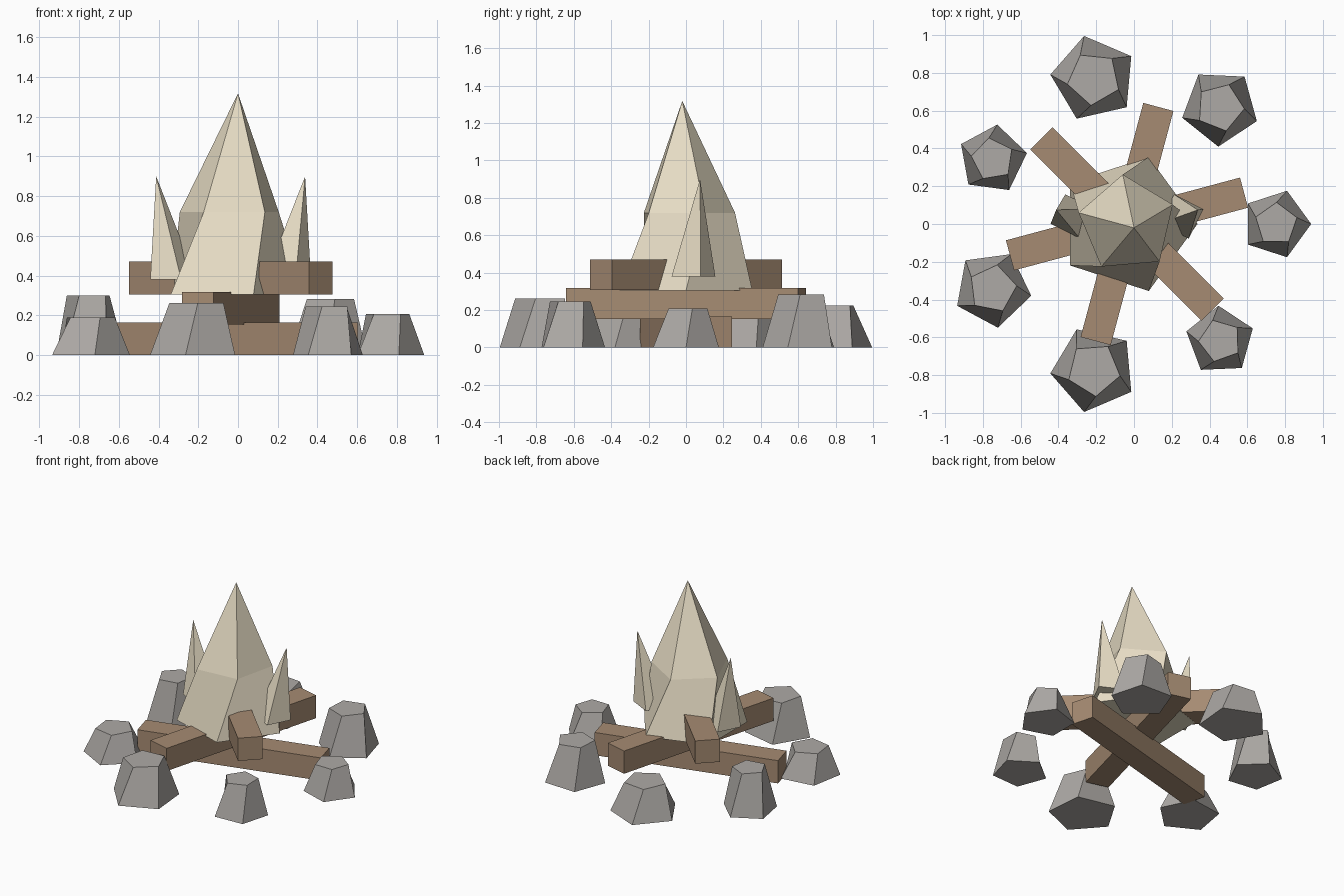
import bpy
from math import cos, sin, pi, radians

if "Cube" in bpy.data.objects:
    bpy.data.objects.remove(bpy.data.objects["Cube"])

CX = -0.037  # centre of the fire ring


def material(name, rgb):
    m = bpy.data.materials.new(name)
    m.diffuse_color = (*rgb, 1)
    m.use_nodes = True
    m.node_tree.nodes["Principled BSDF"].inputs["Base Color"].default_value = m.diffuse_color
    return m


STONE = material("stone_grey", (0.42, 0.40, 0.38))
WOOD = material("wood_brown", (0.38, 0.26, 0.17))
FLAME = material("flame_cream", (0.82, 0.74, 0.57))


def loft(name, sides, rings, mat, apex=None):
    """Stack of regular polygons (x, y, z, radius, turn), capped flat or by an apex."""
    verts, faces = [], [tuple(reversed(range(sides)))]
    for x, y, z, r, turn in rings:
        for k in range(sides):
            a = turn + 2 * pi * k / sides
            verts.append((x + r * cos(a), y + r * sin(a), z))
    for n in range(len(rings) - 1):
        for k in range(sides):
            a, b = n * sides + k, n * sides + (k + 1) % sides
            faces.append((a, b, b + sides, a + sides))
    top = [(len(rings) - 1) * sides + k for k in range(sides)]
    if apex:
        verts.append(apex)
        faces += [(top[k], top[(k + 1) % sides], len(verts) - 1) for k in range(sides)]
    else:
        faces.append(tuple(top))
    mesh = bpy.data.meshes.new(name)
    mesh.from_pydata(verts, [], faces)
    mesh.materials.append(mat)
    ob = bpy.data.objects.new(name, mesh)
    bpy.context.collection.objects.link(ob)
    return ob


# Ring of seven twisted five-sided stones
for i, h in enumerate((0.207, 0.282, 0.225, 0.30, 0.19, 0.263, 0.245)):
    a = 2 * pi * i / 7
    x, y = CX + 0.79 * cos(a), 0.79 * sin(a)
    r = 0.185 + 0.023 * (i % 3)
    loft(f"stone_{i + 1}", 5, [(x, y, 0, r, a), (x, y, h, r * 0.62, a + 0.3)], STONE)

# Three crossed square logs, stacked with a slight overlap
for i in range(3):
    bpy.ops.mesh.primitive_cube_add(size=1, location=(CX, 0, 0.0825 + 0.153 * i),
                                    rotation=(0, 0, radians(15 + 60 * i)))
    log = bpy.context.object
    log.name = f"log_{i + 1}"
    log.scale = (1.283, 0.165, 0.165)
    log.data.materials.append(WOOD)

# Main flame with a twisted middle ring and leaning tip
loft("main_flame", 5, [(CX, 0, 0.305, 0.373, 0), (CX, 0, 0.72, 0.263, 0.4)],
     FLAME, apex=(0, -0.02, 1.318))

# Two side flames leaning outward
for name, s in (("right_flame", 1), ("left_flame", -1)):
    loft(name, 4, [(CX + s * 0.288, 0.04, 0.38, 0.123, 0.32)],
         FLAME, apex=(CX + s * 0.375, 0.075, 0.90))
